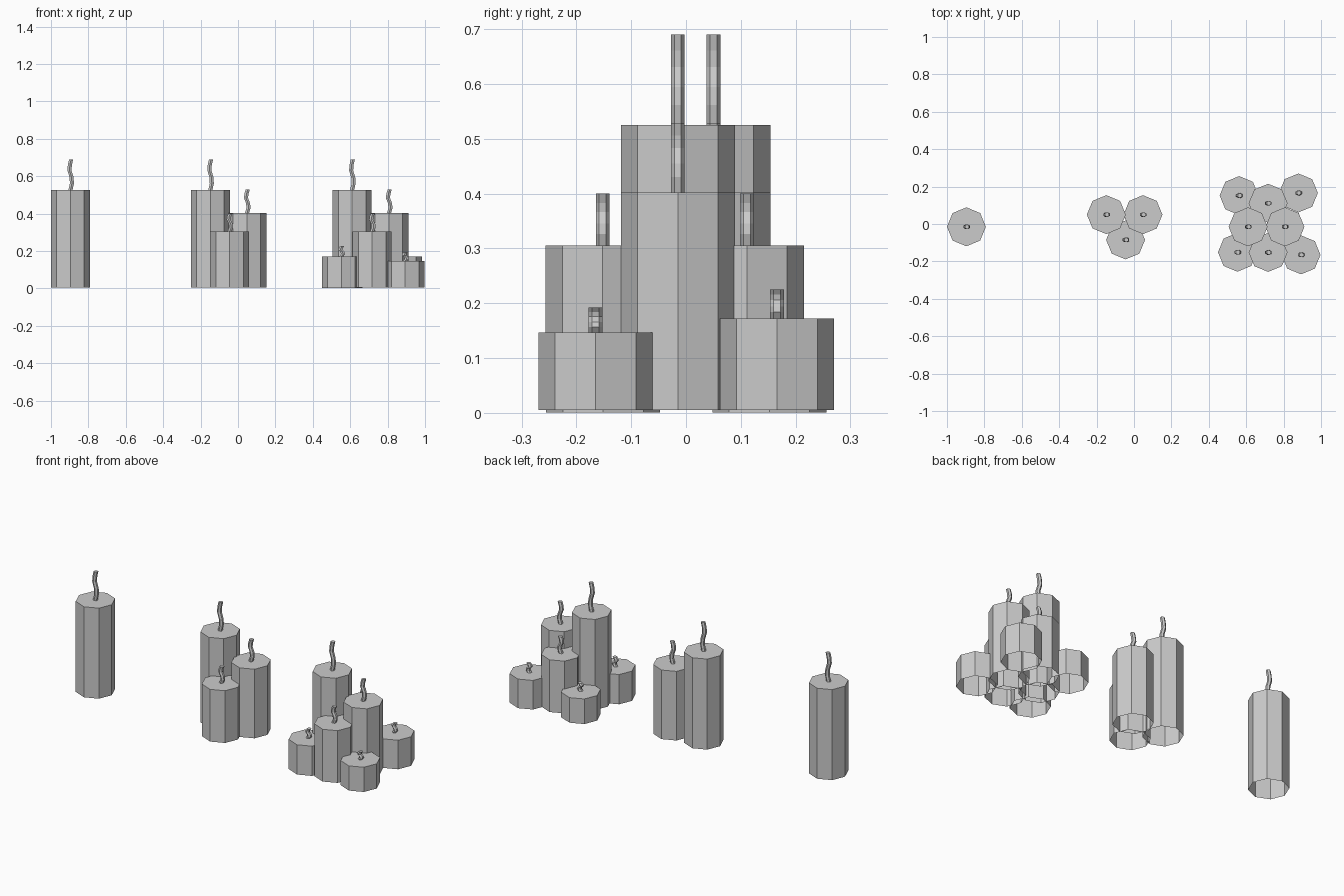
import bpy, bmesh
from math import cos, sin, pi

if "Cube" in bpy.data.objects:
    bpy.data.objects.remove(bpy.data.objects["Cube"])

R, WICK_R = 0.104, 0.0125
# wick centre line: x offset against share of wick height
WICK = [(0.0, 0.0), (0.008, 0.22), (0.006, 0.42), (-0.005, 0.64), (-0.003, 0.82), (0.004, 1.0)]


def tube(name, rings, sides, radius, turn=0.0):
    """Stack of (x, y, z) rings, capped at the top and open below."""
    bm = bmesh.new()
    loops = []
    for x, y, z in rings:
        loops.append([bm.verts.new((x + radius * cos(turn + 2 * pi * i / sides),
                                    y + radius * sin(turn + 2 * pi * i / sides), z))
                      for i in range(sides)])
    for a, b in zip(loops, loops[1:]):
        for i in range(sides):
            j = (i + 1) % sides
            bm.faces.new((a[i], a[j], b[j], b[i]))
    bm.faces.new(loops[-1])
    me = bpy.data.meshes.new(name)
    bm.to_mesh(me)
    bm.free()
    ob = bpy.data.objects.new(name, me)
    bpy.context.collection.objects.link(ob)
    return ob


def candle(name, x, y, top, base=0.005):
    tube(name + "_wax", [(x, y, base), (x, y, top)], 8, R)
    h = (top - base) * 0.318  # wick scales with the candle
    tube(name + "_wick", [(x + dx, y, top + t * h) for dx, t in WICK], 6, WICK_R, pi / 2)


# single candle
candle("single_candle", -0.896, -0.015, 0.525)

# group of three
for i, c in enumerate([(-0.148, 0.05, 0.525), (0.048, 0.05, 0.402), (-0.045, -0.085, 0.305)]):
    candle(f"trio_candle_{i + 1}", *c)

# large cluster
cluster = [
    (0.61, -0.015, 0.525), (0.807, -0.015, 0.402),
    (0.717, -0.152, 0.305), (0.717, 0.111, 0.305),
    (0.553, -0.151, 0.172, 0.001), (0.879, 0.166, 0.172),
    (0.893, -0.165, 0.147), (0.562, 0.152, 0.145, 0.001),
]
for i, c in enumerate(cluster):
    candle(f"cluster_candle_{i + 1}", *c)
